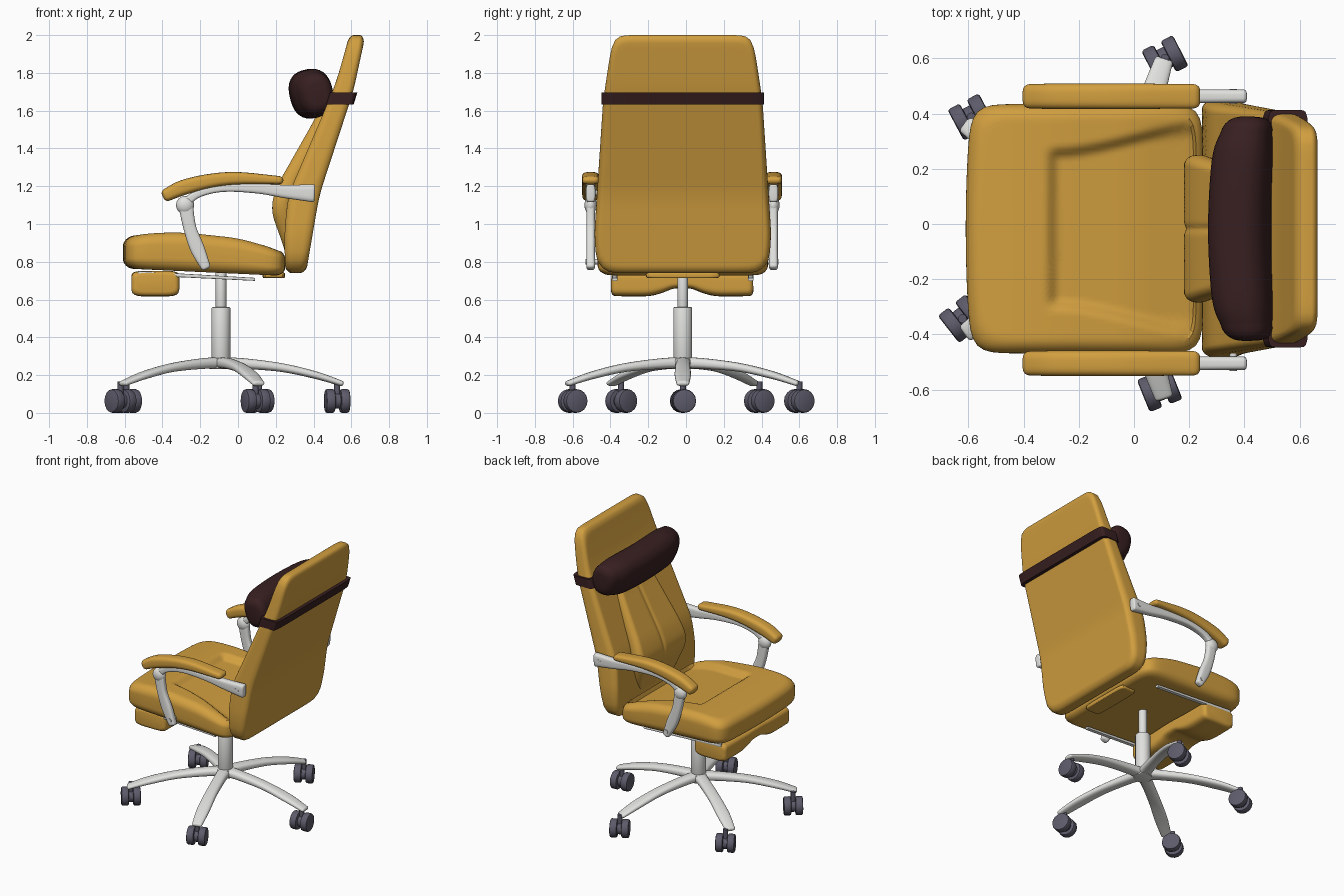
import bpy, bmesh, math
from mathutils import Vector, Matrix

if "Cube" in bpy.data.objects:
    bpy.data.objects.remove(bpy.data.objects["Cube"])

CY = -0.017          # centre line of the chair
HUB = Vector((-0.09, CY, 0))


def material(name, rgb):
    m = bpy.data.materials.new(name)
    m.diffuse_color = (*rgb, 1)
    m.use_nodes = True
    m.node_tree.nodes["Principled BSDF"].inputs["Base Color"].default_value = m.diffuse_color
    return m


LEATHER = material("mustard leather", (0.64, 0.345, 0.05))
PILLOW = material("dark brown fabric", (0.04, 0.014, 0.015))
METAL = material("light grey metal", (0.75, 0.75, 0.73))
RUBBER = material("slate plastic", (0.11, 0.105, 0.145))


def finish(bm, name, mat, angle=40):
    bmesh.ops.recalc_face_normals(bm, faces=bm.faces)
    me = bpy.data.meshes.new(name)
    bm.to_mesh(me)
    bm.free()
    me.materials.append(mat)
    me.shade_smooth()
    me.set_sharp_from_angle(angle=math.radians(angle))
    ob = bpy.data.objects.new(name, me)
    bpy.context.collection.objects.link(ob)
    return ob


def lerp(table, x):
    """Piecewise smooth lookup in a small table of (key, value)."""
    if x <= table[0][0]:
        return table[0][1]
    for (a, va), (b, vb) in zip(table, table[1:]):
        if x <= b:
            return va + (vb - va) * (x - a) / (b - a)
    return table[-1][1]


def soft(table, x, r=0.06):
    return sum(lerp(table, x + r * k / 3) for k in range(-3, 4)) / 7


def step(x, a, b):
    t = min(1, max(0, (x - a) / (b - a)))
    return t * t * (3 - 2 * t)


def squircle(count, n):
    pts = []
    for i in range(count):
        c, s = math.cos(math.tau * i / count), math.sin(math.tau * i / count)
        r = (abs(c) ** n + abs(s) ** n) ** (-1 / n)
        pts.append((c * r, s * r))
    return pts


def loft(bm, rings, caps=True):
    vs = [[bm.verts.new(p) for p in r] for r in rings]
    for r0, r1 in zip(vs, vs[1:]):
        for i in range(len(r0)):
            j = (i + 1) % len(r0)
            bm.faces.new((r0[i], r0[j], r1[j], r1[i]))
    if caps:
        bm.faces.new(vs[0])
        bm.faces.new(vs[-1])


def cushion(name, mat, fn, n=10, edge=0.1, wall=0.4, count=128):
    """Upholstered slab: fn(a, b, t) maps the unit cushion to space."""
    prof = [(1 - edge * (1 - math.cos(k * math.pi / 16)),
             wall + (1 - wall) * math.sin(k * math.pi / 16)) for k in range(9)]
    prof += [((1 - edge) * (1 - k / 26), 1) for k in range(1, 26)] + [(0.002, 1)]
    prof = [(s, -t) for s, t in reversed(prof)] + prof
    out = squircle(count, n)
    bm = bmesh.new()
    loft(bm, [[fn(a * s, b * s, t) for a, b in out] for s, t in prof])
    return finish(bm, name, mat)


def tube(name, mat, pts, side, n=3, cap=0.0, count=24, k=6):
    """Sweep a rounded section along (x, y, z, half width, half height)."""
    P = [pts[0]] + list(pts) + [pts[-1]]
    st = []
    for i in range(1, len(P) - 2):
        for q in range(k + (i == len(P) - 3)):
            t = q / k
            st.append([0.5 * (2 * b + (c - a) * t + (2 * a - 5 * b + 4 * c - d) * t * t
                              + (3 * b - a - 3 * c + d) * t ** 3)
                       for a, b, c, d in zip(*P[i - 1:i + 3])])
    side = Vector(side).normalized()
    out = squircle(count, n)
    loc = [Vector(s[:3]) for s in st]
    frames = []
    for i, s in enumerate(st):
        tan = (loc[min(i + 1, len(loc) - 1)] - loc[max(i - 1, 0)]).normalized()
        frames.append((loc[i], tan, s[3], s[4]))
    if cap:
        def ends(f, sg):
            return [(f[0] + f[1] * sg * cap * math.sin(q * 0.3), f[1],
                     f[2] - cap * (1 - math.cos(q * 0.3)) * min(1, f[2] / cap) * .97,
                     f[3] - cap * (1 - math.cos(q * 0.3)) * min(1, f[3] / cap) * .97)
                    for q in range(1, 6)]
        frames = ends(frames[0], -1)[::-1] + frames + ends(frames[-1], 1)
    bm = bmesh.new()
    loft(bm, [[c + side * (w * a) + tan.cross(side).normalized() * (h * b) for a, b in out]
              for c, tan, w, h in frames])
    return finish(bm, name, mat)


def cylinder(name, mat, p, q, r, sides=32, bevel=0.0):
    p, q = Vector(p), Vector(q)
    d = q - p
    bm = bmesh.new()
    bmesh.ops.create_cone(bm, cap_ends=True, segments=sides, radius1=r, radius2=r, depth=d.length)
    if bevel:
        rim = [e for e in bm.edges if abs(e.verts[0].co.z - e.verts[1].co.z) < 1e-6]
        bmesh.ops.bevel(bm, geom=rim, offset=bevel, segments=2, affect='EDGES', profile=0.5)
    bm.transform(Matrix.Translation((p + q) / 2) @ d.to_track_quat('Z', 'Y').to_matrix().to_4x4())
    return finish(bm, name, mat, 35)


# Seat with a hollow sitting area
S_TOP = [(-0.61, 0.93), (-0.45, 0.953), (-0.28, 0.955), (0, 0.925), (0.25, 0.855)]


def seat(a, b, t):
    x, y = -0.18 + 0.43 * a, 0.452 * b
    x += 0.02 * b * b * (a < 0) * abs(a)
    lo, hi = 0.745 - 0.02 * a, soft(S_TOP, x)
    z = (lo + hi) / 2 + t * (hi - lo) / 2
    if t > 0.9:
        z -= 0.035 * step(x, -0.325, -0.27) * (1 - step(abs(y), 0.25 + 0.1 * step(x, -0.3, 0.3), 0.30 + 0.1 * step(x, -0.3, 0.3)))
    return x, CY + y, z


cushion("seat", LEATHER, seat, n=11, edge=0.13, wall=0.35)

# Backrest slab, leaning backwards
B_WIDTH = [(0.74, 0.43), (0.8, 0.46), (0.95, 0.468), (1.65, 0.422), (2.0, 0.37)]
B_REAR = [(0.74, 0.36), (1.15, 0.43), (1.7, 0.61), (2.0, 0.675)]
B_FRONT = [(0.74, 0.25), (0.95, 0.245), (1.15, 0.265), (1.57, 0.445), (1.75, 0.52), (2.0, 0.59)]


def back(a, b, t):
    z = 1.37 + 0.63 * b
    f, r = soft(B_FRONT, z), soft(B_REAR, z)
    return (f + r) / 2 - t * (r - f) / 2, CY + a * soft(B_WIDTH, z, 0.03), z


cushion("backrest", LEATHER, back, n=16, edge=0.07, wall=0.35)

# Raised middle panel of the backrest with a centre seam
P_WIDTH = [(0.8, 0.19), (1.1, 0.275), (1.65, 0.18)]
P_FRONT = [(0.8, 0.265), (0.9, 0.235), (1.08, 0.17), (1.2, 0.205), (1.57, 0.415), (1.75, 0.49)]


def panel(a, b, t):
    z = 1.23 + 0.43 * b
    f = soft(P_FRONT, z)
    y = a * soft(P_WIDTH, z)
    x = f + 0.05 - 0.05 * t + 0.007 * math.exp(-(y / 0.015) ** 2) * (t > 0.9)
    return x, CY + y, z


cushion("backrest_panel", LEATHER, panel, n=9, edge=0.14, wall=0.1)

# Head pillow, curving around the head, and its strap
tube("head_pillow", PILLOW,
     [(0.41 + 0.0, CY - 0.345, 1.69, 0.092, 0.112), (0.395, CY - 0.25, 1.69, 0.108, 0.128),
      (0.383, CY, 1.69, 0.11, 0.13), (0.395, CY + 0.25, 1.69, 0.108, 0.128),
      (0.41, CY + 0.345, 1.69, 0.092, 0.112)], (1, 0, 0.25), n=2.5, cap=0.06, count=40)
bm = bmesh.new()
loft(bm, [[(0.538 + dx + 0.074 * a, CY + 0.43 * b, z) for a, b in squircle(96, 12)]
          for dx, z in ((0, 1.632), (0.02, 1.697))])
finish(bm, "pillow_strap", PILLOW)

# Footrest with a wavy underside
foot = []
for y, bottom in ((-0.35, 0.618), (-0.2, 0.617), (-0.13, 0.63), (-0.06, 0.655), (0, 0.66),
                  (0.06, 0.655), (0.13, 0.63), (0.2, 0.617), (0.35, 0.618)):
    foot.append((-0.4375, CY - 0.003 + y, (0.752 + bottom) / 2, 0.127, (0.752 - bottom) / 2))
tube("footrest", LEATHER, foot, (1, 0, 0), n=5, cap=0.026, count=48)

# Flap under the rear of the seat
cushion("rear_flap", LEATHER, lambda a, b, t: (0.19 + 0.06 * a, CY + 0.195 * b, 0.728 + 0.014 * t),
        n=8, edge=0.1, wall=0.3, count=48)

# Armrests and footrest rails on both sides
for sgn, tag in ((-1, "right"), (1, "left")):
    y = CY - 0.004 + sgn * 0.484
    tube("arm_pad_" + tag, LEATHER,
         [(-0.375, y, 1.155, 0.044, 0.034), (-0.29, y, 1.193, 0.046, 0.04),
          (-0.15, y, 1.228, 0.046, 0.037), (0, y, 1.242, 0.046, 0.033),
          (0.215, y, 1.232, 0.044, 0.022)], (0, 1, 0), n=3.2, cap=0.025, count=32)
    tube("arm_bar_" + tag, METAL,
         [(-0.28, y, 1.11, 0.02, 0.025), (-0.21, y, 1.16, 0.022, 0.02),
          (-0.08, y, 1.19, 0.024, 0.02), (0.1, y, 1.188, 0.025, 0.026),
          (0.25, y, 1.172, 0.025, 0.035), (0.395, y, 1.163, 0.025, 0.047)],
         (0, 1, 0), n=4, cap=0.012)
    tube("arm_link_" + tag, METAL,
         [(-0.275, y, 1.09, 0.023, 0.038), (-0.255, y, 0.98, 0.023, 0.034),
          (-0.215, y, 0.87, 0.023, 0.038), (-0.172, y, 0.775, 0.023, 0.026)],
         (0, 1, 0), n=3.5, cap=0.015)
    bm = bmesh.new()
    bmesh.ops.create_uvsphere(bm, u_segments=24, v_segments=14, radius=0.048)
    bm.transform(Matrix.Translation((-0.28, y, 1.10)) @ Matrix.Diagonal((1, 0.68, 1, 1)))
    finish(bm, "arm_joint_" + tag, METAL)
    for nm, x, z in (("upper_bolt_", 0.36, 1.165), ("lower_bolt_", -0.18, 0.80)):
        cylinder(nm + tag, METAL, (x, y - sgn * 0.07, z), (x, y + sgn * 0.027, z), 0.014, 16)
    ry = CY + sgn * 0.36
    tube("footrest_rail_" + tag, METAL, [(-0.53, ry, 0.74, 0.014, 0.011), (0.09, ry, 0.707, 0.014, 0.008)],
         (0, 1, 0), n=5, count=16, k=1)

# Gas lift column and hub
for nm, r, z0, z1 in (("lift_rod", 0.028, 0.5, 0.76), ("lift_sleeve", 0.05, 0.25, 0.56),
                      ("base_hub", 0.062, 0.232, 0.29)):
    cylinder(nm, METAL, HUB + Vector((0, 0, z0)), HUB + Vector((0, 0, z1)), r, 32, 0.006)

# Five legs, each with a twin-wheel castor: position and axle angle
castors = [(0.525, -0.016, 8), (0.112, 0.60, 27), (-0.59, 0.388, 28), (-0.622, -0.343, 38), (0.093, -0.60, 22)]
for i, (cx, cy, ang) in enumerate(castors):
    t = math.tau * i / 5
    d = Vector((math.cos(t), math.sin(t), 0))
    pts = [(*(HUB + d * r + Vector((0, 0, z))), w, h) for r, z, w, h in
           ((0.01, 0.264, 0.045, 0.03), (0.12, 0.261, 0.04, 0.028), (0.32, 0.24, 0.04, 0.023),
            (0.5, 0.2, 0.043, 0.02), (0.635, 0.157, 0.034, 0.015))]
    tube(f"base_leg_{i + 1}", METAL, pts, (-d.y, d.x, 0), n=2.6, cap=0.014)
    c = Vector((cx, cy, 0.063))
    ax = Vector((math.cos(math.radians(ang)), math.sin(math.radians(ang)), 0))
    for k in (-1, 1):
        cylinder(f"castor_wheel_{i + 1}_{'ab'[k > 0]}", RUBBER, c + ax * 0.014 * k, c + ax * 0.064 * k,
                 0.063, 16, 0.01)
    cylinder(f"castor_axle_{i + 1}", RUBBER, c - ax * 0.02, c + ax * 0.02, 0.04, 16)
    cylinder(f"castor_stem_{i + 1}", RUBBER, c, (*c.xy, 0.165), 0.016, 12)
